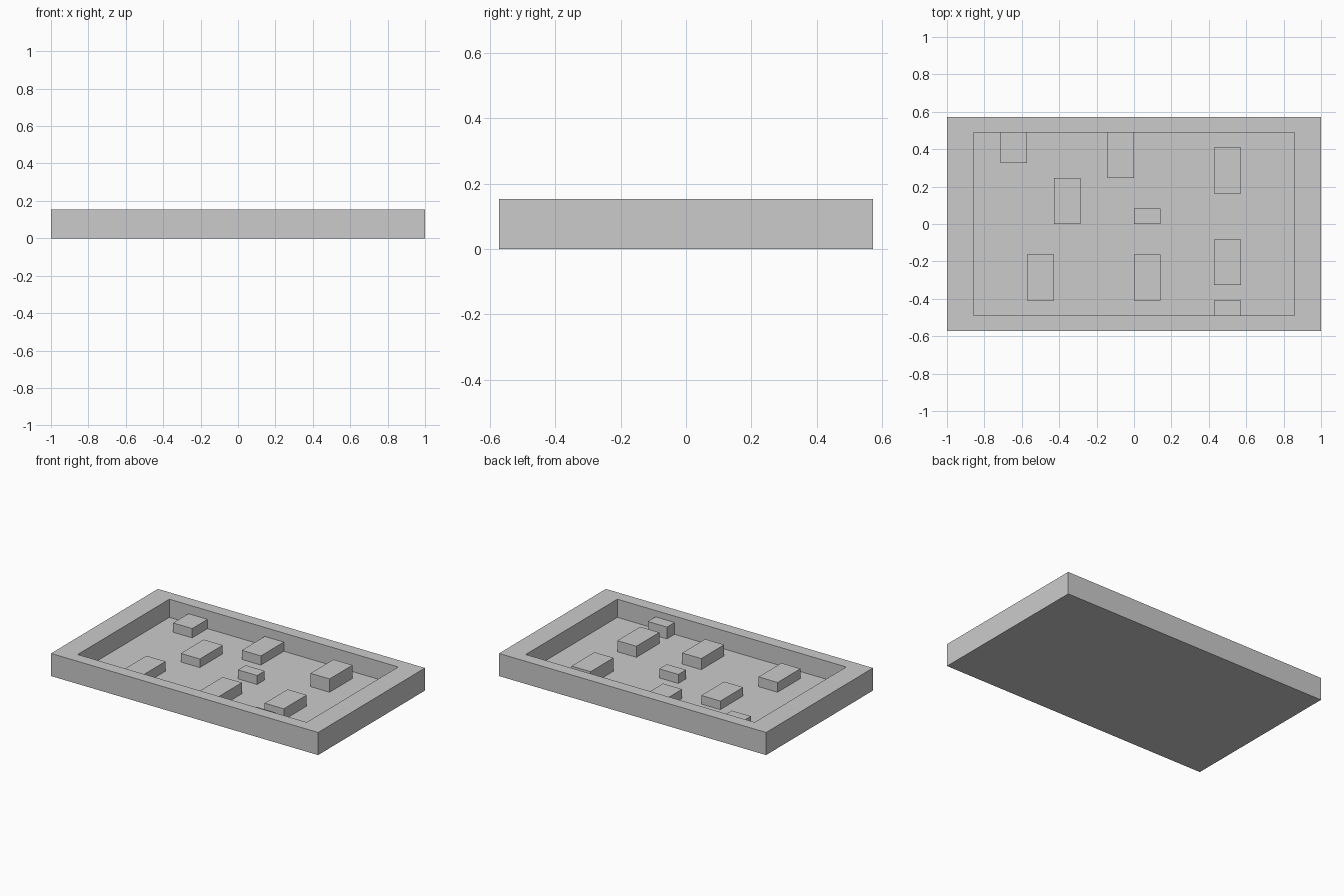
import bpy, bmesh

if "Cube" in bpy.data.objects:
    bpy.data.objects.remove(bpy.data.objects["Cube"])

U, V = 1 / 7, 1.143 / 14      # tile size along x and y
HX, HY, TOP, FLOOR = 1.0, 0.5715, 0.153, 0.03


def make_object(name, bm):
    bmesh.ops.recalc_face_normals(bm, faces=bm.faces)
    mesh = bpy.data.meshes.new(name)
    bm.to_mesh(mesh)
    bm.free()
    obj = bpy.data.objects.new(name, mesh)
    bpy.context.collection.objects.link(obj)
    return obj


def box(name, x0, x1, y0, y1, z0, z1):
    bm = bmesh.new()
    bmesh.ops.create_cube(bm, size=1)
    for v in bm.verts:
        v.co = ((x0 + x1) / 2 + v.co.x * (x1 - x0),
                (y0 + y1) / 2 + v.co.y * (y1 - y0),
                (z0 + z1) / 2 + v.co.z * (z1 - z0))
    return make_object(name, bm)


# Rim walls: rectangular ring raised to full height
ix, iy = HX - U, HY - V
bm = bmesh.new()
rings = []
for x, y in ((HX, HY), (ix, iy)):
    for z in (0, TOP):
        rings.append([bm.verts.new((sx * x, sy * y, z))
                      for sx, sy in ((-1, -1), (1, -1), (1, 1), (-1, 1))])
outer_low, outer_top, inner_low, inner_top = rings
for a, b in ((outer_low, outer_top), (outer_top, inner_top),
             (inner_top, inner_low), (inner_low, outer_low)):
    for i in range(4):
        j = (i + 1) % 4
        bm.faces.new((a[i], a[j], b[j], b[i]))
make_object("rim", bm)

# Tray floor: central slab and two side strips
box("center_floor", -4 * U, 4 * U, -iy, iy, 0, FLOOR)
for side, x0, x1 in (("left", -ix, -4 * U), ("right", 4 * U, ix)):
    box(side + "_floor", x0, x1, -iy, iy, 0, FLOOR)

# Raised blocks, in tile coordinates: x, y start, y length, top height
blocks = [
    (-5, 4, 2, 0.093), (-3, 0, 3, 0.088), (-1, 3, 3, 0.092),
    (0, 0, 1, 0.091), (3, 2, 3, 0.12), (3, -4, 3, 0.105),
    (3, -6, 1, 0.11), (-4, -5, 3, 0.096), (0, -5, 3, 0.105),
]
for n, (x, y, length, top) in enumerate(blocks, 1):
    box(f"block_{n}", x * U, (x + 1) * U, y * V, (y + length) * V, FLOOR, top)
